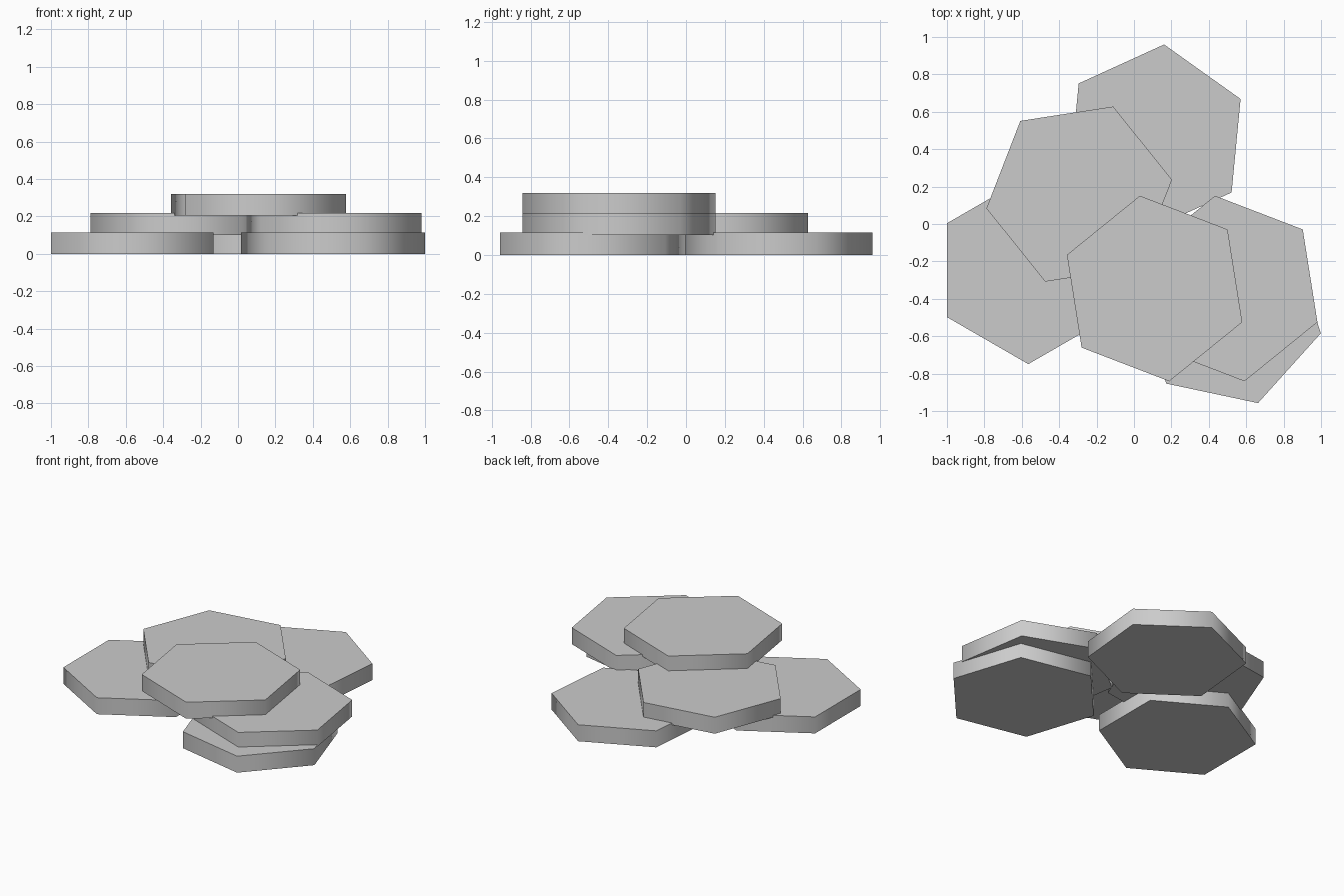
import bpy, math

if "Cube" in bpy.data.objects:
    bpy.data.objects.remove(bpy.data.objects["Cube"])

stone = bpy.data.materials.new("stone_grey")
stone.diffuse_color = (0.6, 0.6, 0.6, 1.0)
stone.use_nodes = True
stone.node_tree.nodes["Principled BSDF"].inputs["Base Color"].default_value = stone.diffuse_color

RADIUS = 0.502


def hex_slab(name, x, y, bottom, top, turn):
    """Hexagonal slab with one corner at the given angle in degrees."""
    bpy.ops.mesh.primitive_cylinder_add(
        vertices=6, radius=RADIUS, depth=top - bottom,
        location=(x, y, (bottom + top) / 2),
        # the primitive's first corner points along +y
        rotation=(0, 0, math.radians(turn - 90)))
    slab = bpy.context.object
    slab.name = name
    slab.data.materials.append(stone)
    # rounded shading around the rim, crisp top and bottom edges
    bpy.ops.object.shade_smooth_by_angle(angle=math.radians(62))
    return slab


# Bottom layer
hex_slab("base_slab_back", 0.113, 0.46, 0.0, 0.115, 24.5)
hex_slab("base_slab_left", -0.565, -0.247, 0.0, 0.115, 30)
hex_slab("base_slab_right", 0.508, -0.48, 0.0, 0.115, 48)

# Middle layer
hex_slab("middle_slab_left", -0.293, 0.16, 0.102, 0.217, 8.8)
hex_slab("middle_slab_right", 0.512, -0.345, 0.102, 0.217, 39)

# Top layer
hex_slab("top_slab", 0.11, -0.345, 0.205, 0.32, 39)
